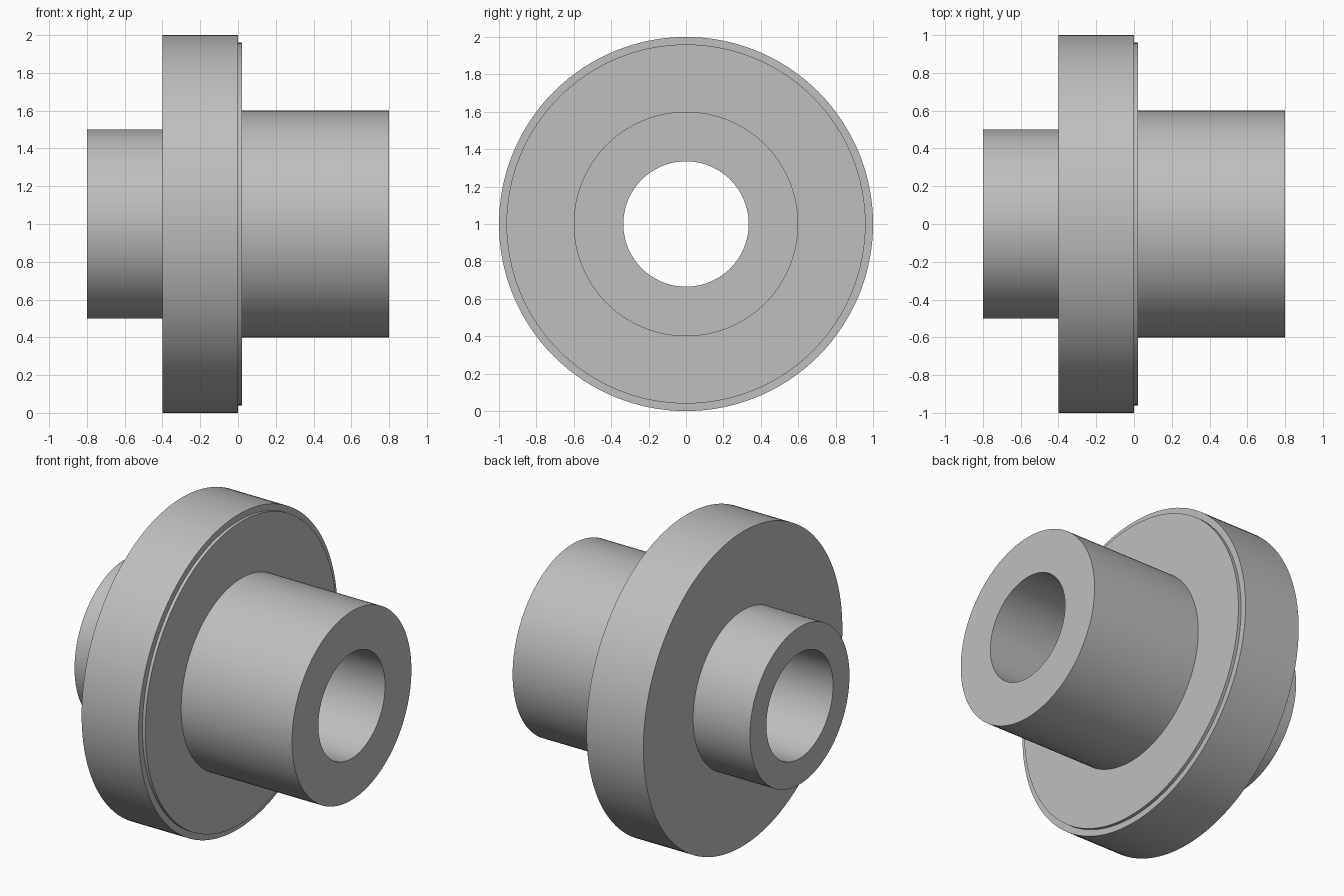
import bpy
import bmesh
import math
from mathutils import Matrix, Vector

if "Cube" in bpy.data.objects:
    bpy.data.objects.remove(bpy.data.objects["Cube"])

SEGMENTS = 128
AXIS_HEIGHT = 1.0
BORE = 0.335

# Single plain metal colour
metal = bpy.data.materials.new("grey_metal")
metal.use_nodes = True
grey = (0.52, 0.52, 0.52, 1.0)
metal.diffuse_color = grey
metal.node_tree.nodes["Principled BSDF"].inputs["Base Color"].default_value = grey


def lathe(name, profile):
    """Revolve a closed (x, radius) outline about the horizontal x axis."""
    bm = bmesh.new()
    rings = []
    for step in range(SEGMENTS):
        turn = Matrix.Rotation(math.tau * step / SEGMENTS, 3, "X")
        rings.append([bm.verts.new(turn @ Vector((x, 0, r))) for x, r in profile])
    count = len(profile)
    for i, ring in enumerate(rings):
        following = rings[(i + 1) % SEGMENTS]
        for j in range(count):
            k = (j + 1) % count
            bm.faces.new((ring[j], ring[k], following[k], following[j]))
    bmesh.ops.recalc_face_normals(bm, faces=bm.faces)
    mesh = bpy.data.meshes.new(name)
    bm.to_mesh(mesh)
    bm.free()
    mesh.materials.append(metal)
    obj = bpy.data.objects.new(name, mesh)
    bpy.context.collection.objects.link(obj)
    obj.location.z = AXIS_HEIGHT
    bpy.ops.object.select_all(action="DESELECT")
    obj.select_set(True)
    bpy.context.view_layer.objects.active = obj
    bpy.ops.object.shade_smooth_by_angle(angle=math.radians(30))
    return obj


# Short spigot, wide flange, thin raised face, long hub, then back along the bore
lathe("flanged_hub", [
    (-0.8, BORE), (-0.8, 0.5),
    (-0.4, 0.5), (-0.4, 1.0),
    (0.0, 1.0), (0.0, 0.96),
    (0.02, 0.96), (0.02, 0.6),
    (0.8, 0.6), (0.8, BORE),
])
